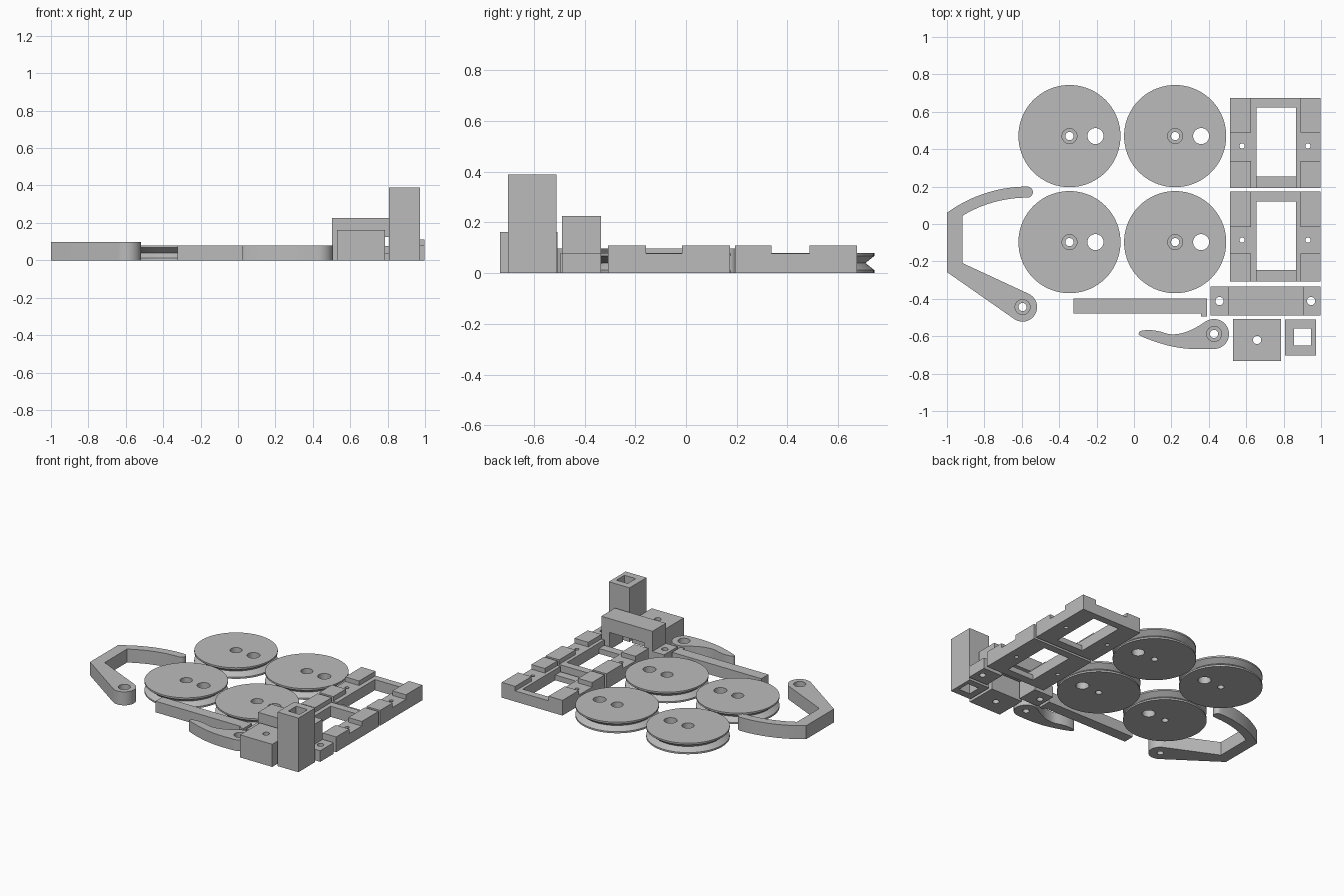
import bpy, bmesh, math
from mathutils import Vector

if "Cube" in bpy.data.objects:
    bpy.data.objects.remove(bpy.data.objects["Cube"])

grey = bpy.data.materials.new("plain grey")
grey.diffuse_color = (0.5, 0.5, 0.5, 1)
grey.use_nodes = True
grey.node_tree.nodes["Principled BSDF"].inputs["Base Color"].default_value = grey.diffuse_color


def make(name, bm):
    bmesh.ops.recalc_face_normals(bm, faces=bm.faces)
    me = bpy.data.meshes.new(name)
    bm.to_mesh(me)
    bm.free()
    me.materials.append(grey)
    ob = bpy.data.objects.new(name, me)
    bpy.context.collection.objects.link(ob)
    return ob


def prism(name, pts, z0, z1):
    """Extrude a closed 2D outline between two heights."""
    bm = bmesh.new()
    face = bm.faces.new([bm.verts.new((x, y, z0)) for x, y in pts])
    top = bmesh.ops.extrude_face_region(bm, geom=[face])["geom"]
    for v in top:
        if isinstance(v, bmesh.types.BMVert):
            v.co.z = z1
    return make(name, bm)


def rect(x0, x1, y0, y1):
    return [(x0, y0), (x1, y0), (x1, y1), (x0, y1)]


def arc(cx, cy, r, a0, a1, n):
    angles = [math.radians(a0 + (a1 - a0) * i / n) for i in range(n + 1)]
    return [(cx + r * math.cos(a), cy + r * math.sin(a)) for a in angles]


def circle(cx, cy, r, n=32):
    return arc(cx, cy, r, 0, 360, n)[:-1]


def boolean(ob, outline, z0, z1, op="DIFFERENCE"):
    """Cut or join an extruded outline and apply it."""
    tool = prism("cutter", outline, z0, z1)
    tool.hide_render = True
    mod = ob.modifiers.new("cut", "BOOLEAN")
    mod.operation, mod.solver, mod.object = op, "EXACT", tool
    bpy.context.view_layer.objects.active = ob
    bpy.ops.object.modifier_apply(modifier=mod.name)
    bpy.data.objects.remove(tool)


def bore(ob, x, y, top, sink=True):
    """Through hole with a wider recess at the top."""
    boolean(ob, circle(x, y, 0.022), -0.1, top + 0.1)
    if sink:
        boolean(ob, circle(x, y, 0.04), top - 0.04, top + 0.1)


def smooth(ob):
    bpy.ops.object.select_all(action="DESELECT")
    ob.select_set(True)
    bpy.context.view_layer.objects.active = ob
    bpy.ops.object.shade_smooth_by_angle(angle=math.radians(25))


# Grooved pulleys
def pulley(name, cx, cy, r=0.273, n=72):
    profile = [(r, 0), (r, 0.012), (r - 0.035, 0.04), (r, 0.068), (r, 0.08)]
    bm = bmesh.new()
    rings = [[bm.verts.new((x, y, z)) for x, y in circle(cx, cy, pr, n)]
             for pr, z in profile]
    for a, b in zip(rings, rings[1:]):
        for i in range(n):
            j = (i + 1) % n
            bm.faces.new((a[i], a[j], b[j], b[i]))
    bm.faces.new(rings[0])
    bm.faces.new(rings[-1])
    ob = make(name, bm)
    bore(ob, cx, cy, 0.08)
    boolean(ob, circle(cx + 0.139, cy, 0.043), -0.1, 0.2)
    smooth(ob)


for i, px in enumerate((-0.345, 0.22)):
    for j, py in enumerate((-0.097, 0.47)):
        pulley(f"pulley_{i}{j}", px, py)

# Hooked arm with a pivot eye
hook = (arc(-0.596, -0.444, 0.078, -125, 65, 28)
        + [(-0.917, -0.209)]
        + arc(-0.57, -0.53, 0.671, 121.1, 90, 16)
        + arc(-0.57, 0.1705, 0.0295, -90, 90, 12)[1:]
        + arc(-0.57, -0.53, 0.73, 90, 126.1, 18)[1:]
        + [(-1.0, -0.257)])
ob = prism("hook_arm", hook, 0, 0.097)
bore(ob, -0.596, -0.444, 0.097)
smooth(ob)


# Curved lever with a pivot eye
def spline(pts, steps=5):
    """Smooth curve through the points."""
    p = [Vector(q) for q in pts]
    p = [2 * p[0] - p[1]] + p + [2 * p[-1] - p[-2]]
    out = []
    for a, b, c, d in zip(p, p[1:], p[2:], p[3:]):
        for k in range(steps):
            t = k / steps
            v = 0.5 * (2 * b + (c - a) * t + (2 * a - 5 * b + 4 * c - d) * t ** 2
                       + (3 * b - a - 3 * c + d) * t ** 3)
            out.append((v.x, v.y))
    return out


upper = [(0.385, -0.52), (0.335, -0.551), (0.27, -0.58), (0.2, -0.59),
         (0.135, -0.574), (0.085, -0.567), (0.04, -0.571), (0.026, -0.583),
         (0.033, -0.597), (0.11, -0.628), (0.215, -0.657), (0.32, -0.669), (0.428, -0.668)]
lever = spline(upper) + arc(0.428, -0.588, 0.08, -90, 118, 30)
ob = prism("curved_lever", lever, 0, 0.08)
bore(ob, 0.428, -0.588, 0.08)
smooth(ob)

# Straight bar with an end catch
prism("catch_bar", [(-0.323, -0.478), (0.357, -0.478), (0.357, -0.495),
                    (0.39, -0.495), (0.39, -0.398), (-0.323, -0.398)], 0, 0.08)


# Open frames with raised corners and a lowered cross bar
def frame(name, y0, y1, low, high, win0, win1, hole_y):
    ob = prism(name, rect(0.513, 0.998, y0, y1), 0, 0.11)
    for x0, x1 in ((0.4, 0.625), (0.89, 1.1)):
        boolean(ob, rect(x0, x1, low, high), 0.077, 0.2)
    boolean(ob, rect(0.625, 0.89, y0 - 0.1, y1 + 0.1), 0.077, 0.2)
    boolean(ob, rect(0.655, 0.866, win0, win1), -0.1, 0.2)
    boolean(ob, rect(0.655, 0.866, y0 - 0.1, win0 + 0.01), 0.038, 0.2)
    for x in (0.578, 0.93):
        boolean(ob, circle(x, hole_y, 0.014, 20), -0.1, 0.2)
    smooth(ob)


frame("frame_back", 0.193, 0.674, 0.337, 0.488, 0.254, 0.623, 0.417)
frame("frame_front", -0.307, 0.174, -0.157, -0.015, -0.246, 0.12, -0.086)

# Bridge bracket with drilled feet
ob = prism("bridge_bracket", rect(0.41, 0.998, -0.489, -0.335), 0, 0.225)
for x0, x1 in ((0.3, 0.502), (0.91, 1.1)):
    boolean(ob, rect(x0, x1, -0.6, -0.2), 0.08, 0.4)
boolean(ob, rect(0.565, 0.845, -0.6, -0.2), -0.1, 0.125)
for x in (0.457, 0.947):
    bore(ob, x, -0.412, 0.08, sink=False)
smooth(ob)

# Drilled block
ob = prism("drilled_block", rect(0.53, 0.786, -0.733, -0.508), 0, 0.163)
bore(ob, 0.658, -0.62, 0.163, sink=False)
smooth(ob)

# Square tube tower
ob = prism("square_tube", rect(0.807, 0.973, -0.702, -0.51), 0, 0.39)
boolean(ob, rect(0.856, 0.946, -0.65, -0.559), -0.1, 0.5)
